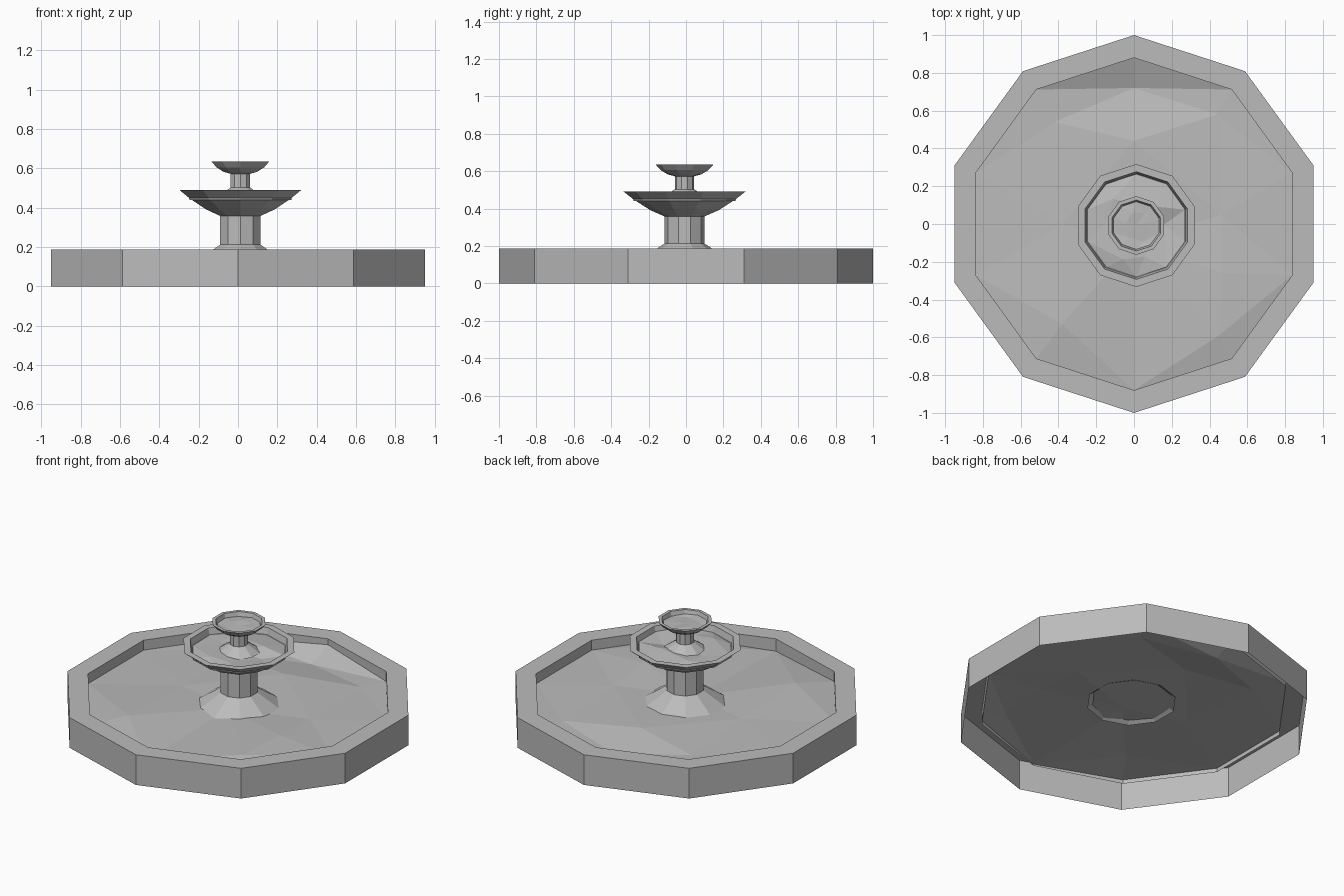
import bpy, math, random
from mathutils import Vector
from mathutils.geometry import delaunay_2d_cdt

cube = bpy.data.objects.get("Cube")
if cube:
    bpy.data.objects.remove(cube)

SIDES = 10
CX, CY = 0.012, -0.008
random.seed(4)

stone = bpy.data.materials.new("grey stone")
stone.use_nodes = True
GREY = (0.5, 0.5, 0.5, 1)
stone.diffuse_color = GREY
stone.node_tree.nodes["Principled BSDF"].inputs["Base Color"].default_value = GREY


def make(name, verts, faces):
    mesh = bpy.data.meshes.new(name)
    mesh.from_pydata(verts, [], faces)
    mesh.materials.append(stone)
    obj = bpy.data.objects.new(name, mesh)
    bpy.context.collection.objects.link(obj)
    return obj


def ring(r, z, cx, cy):
    angles = [math.pi / 2 + math.tau * i / SIDES for i in range(SIDES)]
    return [(cx + r * math.cos(a), cy + r * math.sin(a), z) for a in angles]


def lathe(name, profile, cx=CX, cy=CY):
    """Sweep a (radius, height) profile, listed from bottom outside upward."""
    verts = [v for r, z in profile for v in ring(r, z, cx, cy)]
    faces = []
    for k in range(len(profile) - 1):
        for i in range(SIDES):
            j = (i + 1) % SIDES
            a, b = k * SIDES, (k + 1) * SIDES
            faces.append((a + i, a + j, b + j, b + i))
    return make(name, verts, faces)


def water(name, border, points):
    """Triangulated choppy surface inside a border."""
    pts = border + points
    flat = [Vector(p[:2]) for p in pts]
    n = len(border)
    edges = [(i, (i + 1) % n) for i in range(n)]
    out, _, tris, source, _, _ = delaunay_2d_cdt(flat, edges, [], 1, 1e-5)
    verts = [(v.x, v.y, pts[s[0]][2]) for v, s in zip(out, source)]
    return make(name, verts, tris)


def choppy(name, r, z, jitter):
    """Small water surface with random bumps."""
    border = [(x, y, h + random.uniform(-jitter, jitter) / 2)
              for x, y, h in ring(r, z, CX, CY)]
    inner = []
    for i in range(6):
        a = math.tau * (i + random.uniform(-0.3, 0.3)) / 6
        d = r * random.uniform(0.45, 0.75)
        inner.append((CX + d * math.cos(a), CY + d * math.sin(a),
                      z + random.uniform(-jitter, jitter)))
    return water(name, border, inner + [(CX, CY, z)])


# Basin wall, open underneath
lathe("basin_wall", [(1, 0), (1, 0.187), (0.88, 0.187), (0.88, 0.1)], 0, 0)

# Pool surface with a trough at the back and a swell at the front
pool_edge = ring(0.88, 0.125, 0, 0)
pool_edge[0] = (0, 0.88, 0.15)
pool_edge[SIDES // 2] = (0, -0.88, 0.11)
water("pool_water", pool_edge, [
    (-0.42, 0.54, 0.12), (0, 0.72, 0.09), (0.44, 0.58, 0.12), (0, 0.44, 0.14),
    (-0.38, -0.53, 0.15), (0.45, -0.59, 0.15), (-0.38, 0, 0.13),
    (0.46, 0.05, 0.13), (0.47, -0.26, 0.15), (0, -0.1, 0.13)])

# Columns with flared feet
lathe("lower_column", [(0.255, 0.117), (0.108, 0.212), (0.108, 0.36)])
lathe("upper_column", [(0.12, 0.457), (0.052, 0.503), (0.052, 0.575)])

# Bowls with flat rims
lathe("lower_bowl", [(0.1, 0.355), (0.18, 0.39), (0.27, 0.447), (0.325, 0.49),
                     (0.285, 0.49), (0.272, 0.44)])
lathe("upper_bowl", [(0.05, 0.572), (0.09, 0.583), (0.128, 0.606), (0.155, 0.636),
                     (0.135, 0.636), (0.126, 0.606)])

# Water in the bowls
choppy("lower_bowl_water", 0.272, 0.455, 0.02)
choppy("upper_bowl_water", 0.126, 0.612, 0.008)
